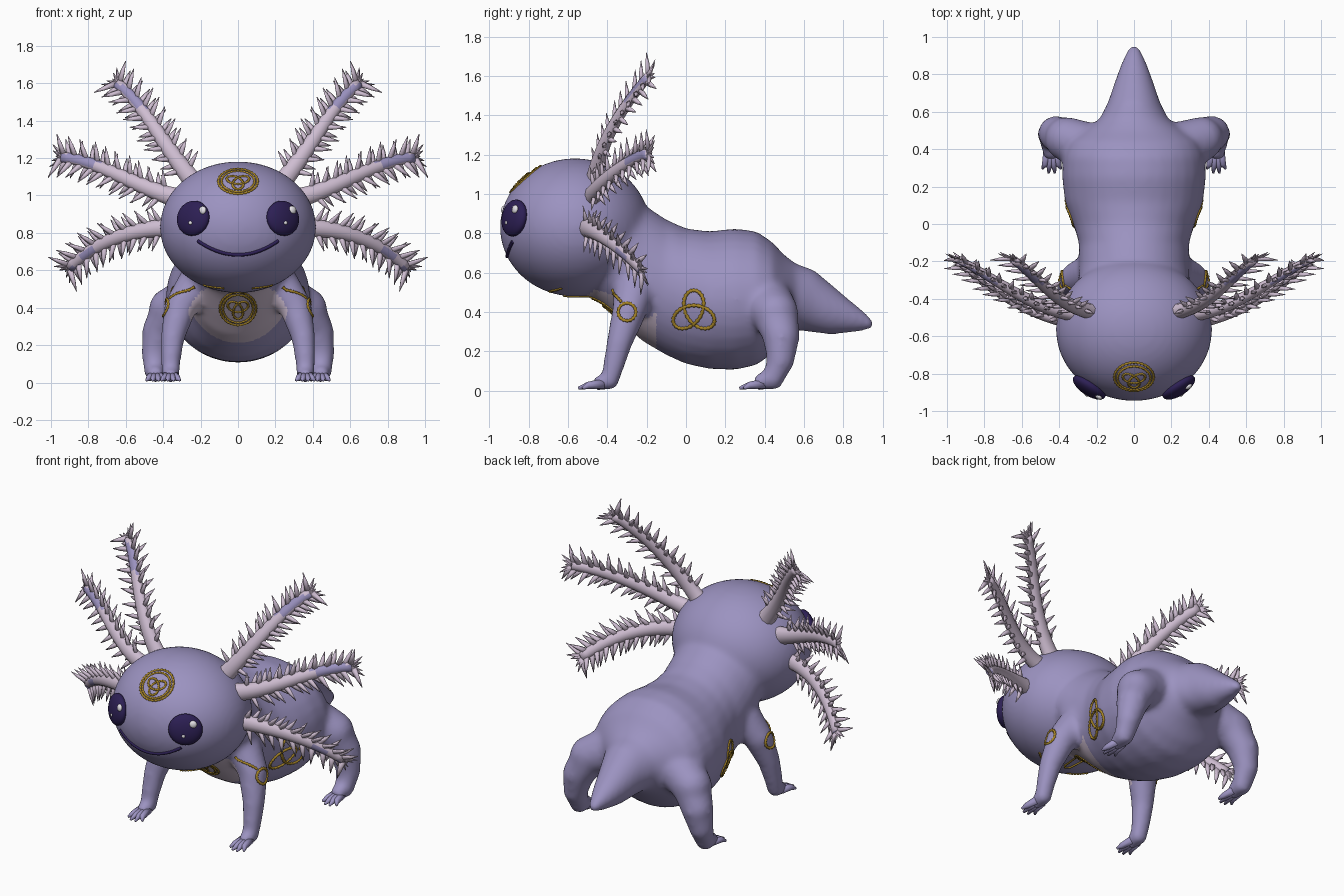
import bpy, bmesh, math
from mathutils import Vector, Matrix
from mathutils.bvhtree import BVHTree
from mathutils.geometry import interpolate_bezier

cube = bpy.data.objects.get("Cube")
if cube:
    bpy.data.objects.remove(cube)


def material(name, r, g, b):
    m = bpy.data.materials.new(name)
    m.use_nodes = True
    m.diffuse_color = (r, g, b, 1)
    m.node_tree.nodes["Principled BSDF"].inputs["Base Color"].default_value = (r, g, b, 1)
    return m


LAVENDER = material("lavender skin", .33, .29, .53)
PINK = material("pale pink", .62, .51, .64)
PURPLE = material("dark purple", .026, .014, .09)
GOLD = material("gold", .38, .23, .02)
WHITE = material("white", .8, .78, .82)


def add_mesh(name, bm, mats, mirror=False):
    bmesh.ops.recalc_face_normals(bm, faces=bm.faces)
    me = bpy.data.meshes.new(name)
    bm.to_mesh(me)
    bm.free()
    ob = bpy.data.objects.new(name, me)
    bpy.context.collection.objects.link(ob)
    for m in mats:
        me.materials.append(m)
    me.shade_smooth()
    if mirror:
        ob.modifiers.new("Mirror", 'MIRROR')
    return ob


def frames(path, ref):
    """Tangent and two cross directions at each point of a path."""
    out = []
    for i in range(len(path)):
        t = (path[min(i + 1, len(path) - 1)] - path[max(i - 1, 0)]).normalized()
        u = (ref - t * ref.dot(t)).normalized()
        out.append((t, u, t.cross(u)))
    return out


def tube(bm, path, radii, ref=Vector((1, 0, 0)), axis=None, sides=12):
    """Closed elliptical tube; radii are (along ref, across) pairs."""
    rings = []
    for p, (ru, rv), (t, u, v) in zip(path, radii, frames(path, ref)):
        if axis:
            u, v = ref, axis.cross(ref)
        angles = [math.tau * k / sides for k in range(sides)]
        rings.append([bm.verts.new(p + u * ru * math.cos(a) + v * rv * math.sin(a)) for a in angles])
    for a, b in zip(rings, rings[1:]):
        for k in range(sides):
            n = (k + 1) % sides
            bm.faces.new((a[k], a[n], b[n], b[k]))
    bm.faces.new(rings[0])
    bm.faces.new(rings[-1])


def ellipsoid(bm, centre, radii, rot=Matrix(), seg=32):
    mat = Matrix.Translation(centre) @ rot @ Matrix.Diagonal((*radii, 1))
    bmesh.ops.create_uvsphere(bm, u_segments=seg, v_segments=seg // 2, radius=1, matrix=mat)


# Head, trunk, tail and legs, fused into one skin
HEAD, HEAD_R = Vector((0, -.565, .83)), Vector((.418, .382, .352))
trunk = [(-.55, .52, 1.0, .22), (-.42, .43, 1.08, .27), (-.32, .34, 1.05, .30),
         (-.22, .25, .95, .295), (-.1, .18, .87, .295), (0, .135, .825, .325),
         (.12, .11, .81, .37), (.25, .105, .825, .385), (.36, .13, .81, .38),
         (.44, .19, .755, .35), (.50, .26, .69, .27), (.56, .31, .645, .185),
         (.65, .295, .615, .14), (.74, .285, .54, .11), (.84, .295, .455, .075),
         (.91, .305, .40, .045), (.955, .315, .355, .025)]
front_leg = [(.22, -.26, .52, .11), (.31, -.29, .40, .088), (.35, -.34, .24, .066),
             (.36, -.37, .12, .055), (.36, -.39, .05, .052), (.36, -.47, .03, .036)]
hind_leg = [(.20, .39, .46, .15), (.36, .455, .39, .12), (.42, .485, .27, .095),
            (.445, .48, .15, .072), (.445, .44, .06, .06), (.44, .35, .035, .04)]
bm = bmesh.new()
ellipsoid(bm, HEAD, HEAD_R, seg=48)
tube(bm, [Vector((0, y, (a + b) / 2)) for y, a, b, w in trunk],
     [(w, (b - a) / 2) for y, a, b, w in trunk], axis=Vector((0, 1, 0)), sides=32)
for leg in (front_leg, hind_leg):
    for s in (1, -1):
        tube(bm, [Vector((s * x, y, z)) for x, y, z, r in leg], [(r, r) for *_, r in leg], sides=16)
        for x, y, z, r in leg[:-1]:
            ellipsoid(bm, (s * x, y, z), (r, r, min(r, z)), seg=16)
body = add_mesh("body", bm, [LAVENDER, PINK])
remesh = body.modifiers.new("Fuse", 'REMESH')
remesh.mode, remesh.voxel_size, remesh.use_smooth_shade = 'VOXEL', .016, True
smooth = body.modifiers.new("Soften", 'SMOOTH')
smooth.factor, smooth.iterations = .5, 14
graph = bpy.context.evaluated_depsgraph_get()
skin = bpy.data.meshes.new_from_object(body.evaluated_get(graph))
body.modifiers.clear()
body.data = skin
skin.materials.clear()
for m in (LAVENDER, PINK):
    skin.materials.append(m)
skin.shade_smooth()

# Pale chest patch
for f in skin.polygons:
    c = f.center
    chest = (c.x / .26) ** 2 + ((c.z - .37) / .175) ** 2 < 1
    f.material_index = int(chest and -.53 < c.y < -.15 and f.normal.y < -.1)
surface = BVHTree.FromPolygons([v.co for v in skin.vertices], [p.vertices for p in skin.polygons])

# Toes
bm = bmesh.new()
for leg in (front_leg, hind_leg):
    x, y, z, r = leg[-1]
    for k in range(4):
        spread = (k - 1.5) / 1.5
        path = [Vector((x + spread * .02, y + .05, .036)), Vector((x + spread * .034, y - .03, .026)),
                Vector((x + spread * .05, y - .09 + abs(spread) * .035, .012))]
        tube(bm, path, [(.024, .026), (.018, .018), (.006, .007)], sides=8)
add_mesh("toes", bm, [LAVENDER], mirror=True)

# Feathery gills: a bezier stalk with a fringe of flat spines on each edge
FRONT = Vector((0, -1, 0))
gills = {
    "upper": [(.21, -.47, 1.04), (.40, -.45, 1.26), (.48, -.31, 1.46), (.645, -.19, 1.60)],
    "middle": [(.30, -.48, .98), (.55, -.46, 1.04), (.72, -.30, 1.18), (.94, -.19, 1.205)],
    "lower": [(.31, -.52, .83), (.56, -.49, .83), (.75, -.36, .76), (.90, -.23, .615)],
}
STEPS = 22
for name, controls in gills.items():
    path = interpolate_bezier(*map(Vector, controls), STEPS)
    bm = bmesh.new()
    tube(bm, path, [(.05 - .03 * (i / STEPS) ** .5, .062 - .034 * (i / STEPS) ** .5) for i in range(STEPS)],
         ref=FRONT, sides=10)
    # Lavender streak along the front of the tip
    for f in bm.faces:
        f.normal_update()
        centre = f.calc_center_median()
        near = min(range(STEPS), key=lambda i: (path[i] - centre).length)
        out = (centre - path[near]).normalized()
        f.material_index = int(near > STEPS * .66 and out.dot(FRONT) > .3)
    dirs = frames(path, FRONT)
    for i in range(3, STEPS):
        t, u, v = dirs[i]
        for side in (1, -1):
            base = path[i] + v * side * .012 + t * side * .008
            aim = (v * side + t * (.4 + .12 * (i % 3)) + u * (.3 if i % 2 else -.35)).normalized()
            size = .105 + .015 * (i % 2)
            tube(bm, [base, base + aim * size * .55, base + aim * size],
                 [(.014, .02), (.010, .013), (.001, .002)], ref=u, sides=5)
    # Fan of spines closing the tip
    t, u, v = dirs[-1]
    for k in range(-2, 3):
        aim = (t + v * k * .45).normalized()
        tube(bm, [path[-1] - t * .015, path[-1] + aim * (.04 + .025 * abs(k))],
             [(.014, .02), (.001, .002)], ref=u, sides=5)
    add_mesh(name + "_gills", bm, [PINK, LAVENDER], mirror=True)

# Eyes and their glints
eyes, glints = bmesh.new(), bmesh.new()
for s in (1, -1):
    x, z = s * .24, .878
    y = HEAD.y - HEAD_R.y * math.sqrt(1 - (x / HEAD_R.x) ** 2 - ((z - HEAD.z) / HEAD_R.z) ** 2)
    centre = Vector((x, y, z))
    normal = Vector([o / r ** 2 for o, r in zip(centre - HEAD, HEAD_R)])
    rot = normal.to_track_quat('Z', 'Y').to_matrix().to_4x4()
    ellipsoid(eyes, centre, (.1, .095, .042), rot)
    spot = (.045, .04, .032) if s > 0 else (.07, .04, .022)
    ellipsoid(glints, centre + rot.to_3x3() @ Vector(spot), (.023, .023, .012), rot, 12)
    ellipsoid(glints, centre + rot.to_3x3() @ Vector((-.01 * s, -.03, .037)), (.011, .011, .008), rot, 12)
add_mesh("eyes", eyes, [PURPLE])
add_mesh("eye_glints", glints, [WHITE])


# Rope-like lines laid on the skin
def rope(name, lines, mat, depth, beaded=True, cyclic=True):
    cu = bpy.data.curves.new(name, 'CURVE')
    cu.dimensions, cu.bevel_depth, cu.bevel_resolution = '3D', depth, 2
    cu.use_fill_caps = True
    for pts in lines:
        sp = cu.splines.new('POLY')
        sp.points.add(len(pts) - 1)
        sp.use_cyclic_u = cyclic
        for i, (p, q) in enumerate(zip(sp.points, pts)):
            p.co = (*q, 1)
            p.radius = .6 if beaded and i % 2 else 1
    cu.materials.append(mat)
    bpy.context.collection.objects.link(bpy.data.objects.new(name, cu))


def cast(p, d):
    hit = surface.ray_cast(Vector(p), Vector(d))[0]
    return hit if hit else surface.find_nearest(Vector(p))[0]


def ring(n=64):
    return [(math.cos(math.tau * i / n), math.sin(math.tau * i / n)) for i in range(n)]


def knot(n=96):
    ts = [math.tau * i / n for i in range(n)]
    return [((math.sin(t) + 2 * math.sin(2 * t)) / 3, (2 * math.cos(2 * t) - math.cos(t)) / 3) for t in ts]


def on_front(shape, z, w, h):
    return [cast((a * w, -1.5, z + b * h), (0, 1, 0)) for a, b in shape]


def on_side(shape, s, y, z, r):
    return [cast((s * 1.5, y + a * r, z + b * r), (-s, 0, 0)) for a, b in shape]


rope("mouth", [on_front([(k / 20, k * k / 400) for k in range(-20, 21)], .683, .215, .075)],
     PURPLE, .010, beaded=False, cyclic=False)
for name, z, w, h in (("forehead", 1.075, .105, .066), ("chest", .395, .096, .088)):
    rope(name + "_emblem", [on_front(ring(), z, w, h), on_front(ring(), z, w * .84, h * .84),
                            on_front(knot(), z, w * .62, -h * .62)], GOLD, .008)
rope("flank_knots", [on_side(knot(), s, .04, .395, .115) for s in (1, -1)], GOLD, .011)
rope("shoulder_rings", [on_side(ring(32), s, -.3, .4, .045) for s in (1, -1)], GOLD, .01)

# Necklace strands under the head and over the shoulders
strands = []
for s in (1, -1):
    for bend in ([(.25, -.42, .50), (.30, -.40, .50), (.34, -.36, .49), (.37, -.33, .45)],
                 [(.08, -.70, .48), (.12, -.69, .48), (.16, -.67, .48), (.2, -.64, .48)]):
        controls = [Vector((s * x, y, z)) for x, y, z in bend]
        strands.append([surface.find_nearest(p)[0] for p in interpolate_bezier(*controls, 16)])
rope("necklace", strands, GOLD, .009, cyclic=False)
